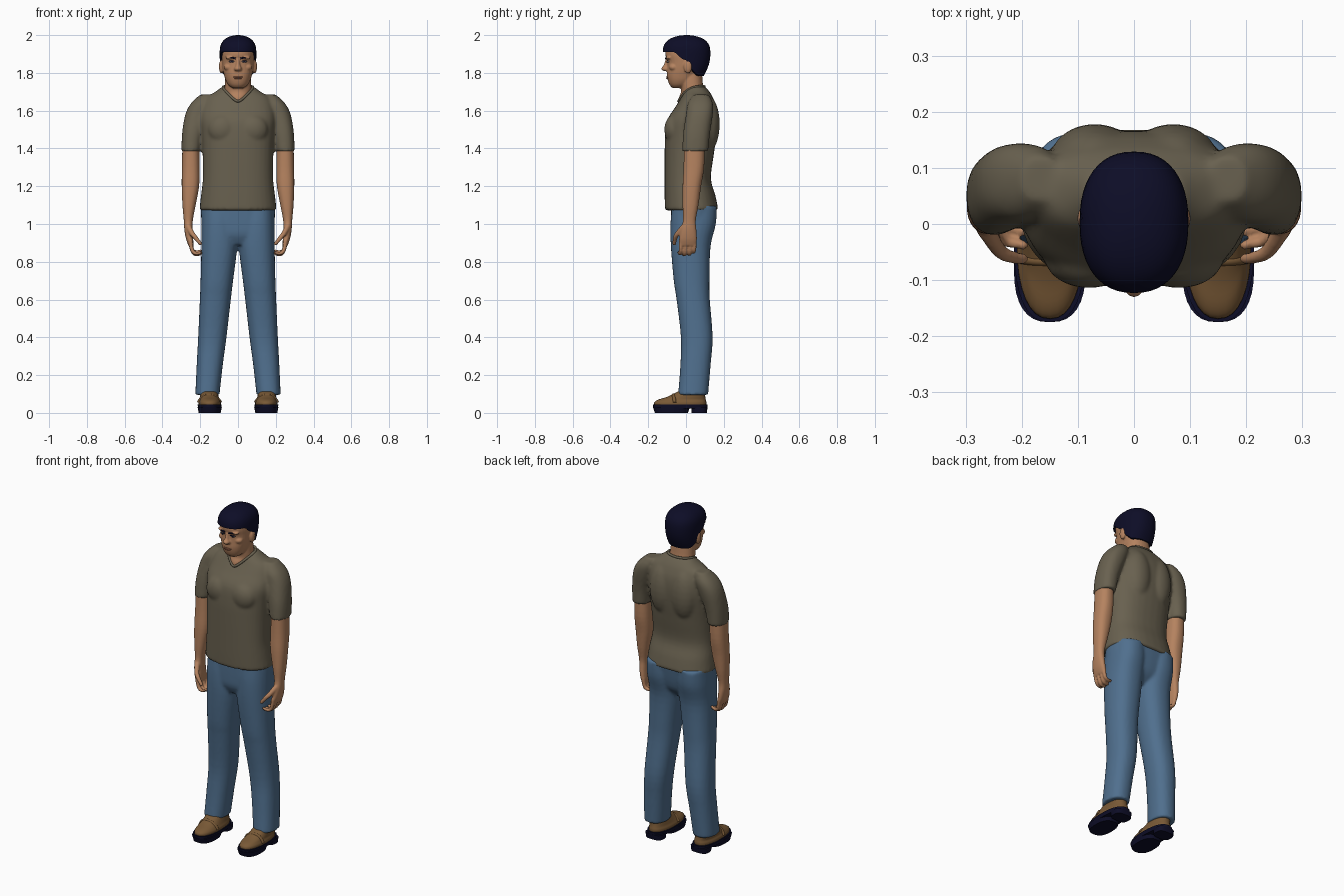
import bpy, bmesh, math
from mathutils import Matrix, Vector

cube = bpy.data.objects.get("Cube")
if cube:
    bpy.data.objects.remove(cube, do_unlink=True)


def material(name, r, g, b):
    mat = bpy.data.materials.new(name)
    mat.use_nodes = True
    mat.diffuse_color = (r, g, b, 1)
    shader = next(n for n in mat.node_tree.nodes if n.type == 'BSDF_PRINCIPLED')
    shader.inputs["Base Color"].default_value = (r, g, b, 1)
    shader.inputs["Roughness"].default_value = 0.8
    return mat


SKIN = material("skin", .46, .225, .115)
SHIRT = material("olive shirt", .14, .119, .079)
DENIM = material("blue denim", .08, .16, .27)
NAVY = material("navy black", .004, .004, .02)
LEATHER = material("brown leather", .19, .1, .037)
LIP = material("lip", .33, .13, .075)
WHITE = material("eye white", .6, .55, .5)


def spline(rows, steps):
    """Smooth Catmull-Rom interpolation through rows of numbers."""
    rows = [Vector(r) for r in rows]
    result = []
    for i in range(len(rows) - 1):
        b, c = rows[i], rows[i + 1]
        a = rows[max(i - 1, 0)]
        d = rows[min(i + 2, len(rows) - 1)]
        for k in range(steps):
            t = k / steps
            result.append(b + (c - a) * (t / 2) + (a * 2 - b * 5 + c * 4 - d) * (t * t / 2)
                          + (b * 3 - a - c * 3 + d) * (t ** 3 / 2))
    return result + [rows[-1]]


def power(value, n):
    return math.copysign(abs(value) ** (2 / n), value)


def skin_rows(bm, rows, cap_start=True):
    """Bridge rows of points with quads and close the ends."""
    rows = [[bm.verts.new(p) for p in row] for row in rows]
    count = len(rows[0])
    for low, high in zip(rows, rows[1:]):
        for j in range(count):
            k = (j + 1) % count
            bm.faces.new((low[j], low[k], high[k], high[j]))
    if cap_start:
        bm.faces.new(rows[0][::-1])
    bm.faces.new(rows[-1])


def loft(bm, rings, n=2.3, steps=4, side=1, sides=32):
    """Rings are (height, centre x, half width, front y, back y)."""
    rows = []
    for z, x, w, front, back in spline(rings, steps):
        mid, depth = (front + back) / 2, (back - front) / 2
        angles = [math.tau * j / sides for j in range(sides)]
        rows.append([(side * x + w * power(math.cos(a), n),
                      mid + depth * power(math.sin(a), n), z) for a in angles])
    skin_rows(bm, rows)


def ball(bm, centre, radii):
    place = Matrix.Translation(centre) @ Matrix.Diagonal((*radii, 1))
    bmesh.ops.create_uvsphere(bm, u_segments=20, v_segments=12, radius=1, matrix=place)


def tube(bm, points, radius, tip=1.0, cyclic=False):
    """Round tube along a smooth path, tapering towards its end."""
    curve = bpy.data.curves.new("path", 'CURVE')
    curve.dimensions = '3D'
    curve.bevel_depth = radius
    curve.bevel_resolution = 3
    curve.use_fill_caps = True
    line = curve.splines.new('NURBS')
    line.points.add(len(points) - 1)
    for i, (point, co) in enumerate(zip(line.points, points)):
        point.co = (*co, 1)
        point.radius = 1 + (tip - 1) * i / (len(points) - 1)
    line.order_u = 3
    line.use_endpoint_u = not cyclic
    line.use_cyclic_u = cyclic
    helper = bpy.data.objects.new("path", curve)
    bpy.context.collection.objects.link(helper)
    graph = bpy.context.evaluated_depsgraph_get()
    mesh = bpy.data.meshes.new_from_object(helper.evaluated_get(graph))
    bm.from_mesh(mesh)
    bpy.data.objects.remove(helper, do_unlink=True)
    bpy.data.meshes.remove(mesh)


def finish(name, bm, mat, voxel=0, smooth=3, mirror=False):
    """Turn geometry into an object, optionally fused into one skin and mirrored."""
    bmesh.ops.recalc_face_normals(bm, faces=bm.faces)
    mesh = bpy.data.meshes.new(name)
    bm.to_mesh(mesh)
    bm.free()
    mesh.materials.clear()
    mesh.materials.append(mat)
    for face in mesh.polygons:
        face.material_index = 0
    obj = bpy.data.objects.new(name, mesh)
    bpy.context.collection.objects.link(obj)
    bpy.ops.object.select_all(action='DESELECT')
    obj.select_set(True)
    bpy.context.view_layer.objects.active = obj
    bpy.ops.object.shade_smooth_by_angle(angle=math.radians(50))
    if voxel:
        fuse = obj.modifiers.new("fuse", 'REMESH')
        fuse.mode = 'VOXEL'
        fuse.voxel_size = voxel
        fuse.use_smooth_shade = True
        relax = obj.modifiers.new("relax", 'SMOOTH')
        relax.factor = 0.5
        relax.iterations = smooth
    if mirror:
        obj.modifiers.new("mirror", 'MIRROR')
    return obj


# Shirt: torso, sleeves, chest and shoulder blades
bm = bmesh.new()
loft(bm, [(1.072, 0, .205, -.112, .172), (1.15, 0, .196, -.113, .156), (1.24, 0, .186, -.113, .132),
          (1.36, 0, .187, -.113, .146), (1.46, 0, .192, -.111, .16), (1.55, 0, .2, -.099, .166),
          (1.62, 0, .19, -.056, .16), (1.67, 0, .168, -.025, .142), (1.7, 0, .12, -.01, .125),
          (1.727, 0, .085, .01, .102)], n=2.4)
for s in (1, -1):
    loft(bm, [(1.385, .249, .05, -.02, .117), (1.48, .24, .056, -.015, .127), (1.58, .215, .064, 0, .142),
              (1.64, .19, .058, .01, .142), (1.685, .165, .035, .04, .12)], side=s)
    ball(bm, (s * .07, .115, 1.53), (.08, .064, .15))
    ball(bm, (s * .08, -.06, 1.5), (.08, .055, .08))
finish("shirt", bm, SHIRT, voxel=.009, smooth=5)

# Neckline band
bm = bmesh.new()
half = [(.03, -.03, 1.667), (.062, -.006, 1.7), (.085, .04, 1.726), (.06, .09, 1.73)]
loop = [(0, -.043, 1.645)] + half + [(0, .1, 1.727)] + [(-x, y, z) for x, y, z in half[::-1]]
tube(bm, loop, .007, cyclic=True)
finish("shirt_collar", bm, SHIRT)

# Trousers: hips and two legs
bm = bmesh.new()
loft(bm, [(1.1, 0, .198, -.08, .16), (1.0, 0, .192, -.08, .145), (.94, 0, .17, -.075, .125),
          (.89, 0, .09, -.05, .08)], n=2.6)
for s in (1, -1):
    loft(bm, [(1.09, .1, .09, -.075, .163), (1.0, .1, .094, -.082, .158), (.88, .099, .095, -.08, .13),
              (.7, .112, .086, -.065, .124), (.6, .12, .082, -.05, .126), (.4, .136, .075, -.027, .141),
              (.25, .15, .069, -.03, .13), (.095, .162, .064, -.042, .117)], side=s)
finish("trousers", bm, DENIM, voxel=.009, smooth=3)

# Arm with palm, fingers and thumb
bm = bmesh.new()
loft(bm, [(1.43, .25, .044, -.01, .1), (1.3, .25, .047, -.013, .096), (1.2, .252, .046, -.018, .08),
          (1.1, .259, .035, -.018, .066), (1.02, .263, .024, -.016, .052), (.97, .262, .022, -.028, .055),
          (.92, .256, .019, -.036, .058), (.885, .249, .013, -.034, .054)])
for y, drop in ((-.027, .006), (-.002, 0), (.023, .003), (.045, .014)):
    tube(bm, [(.252, y, .915), (.248, y, .868), (.23, y - .004, .836 + drop),
              (.2, y - .01, .84 + drop), (.193, y - .012, .848 + drop)], .012, tip=.65)
tube(bm, [(.262, -.012, .985), (.245, -.045, .95), (.222, -.06, .925), (.195, -.062, .89)], .016, tip=.6)
finish("arms", bm, SKIN, voxel=.005, smooth=3, mirror=True)

# Head, neck, nose and ears
bm = bmesh.new()
loft(bm, [(1.719, 0, .028, -.07, -.02), (1.735, 0, .05, -.086, .02), (1.76, 0, .065, -.096, .05),
          (1.79, 0, .074, -.101, .07), (1.82, 0, .081, -.1, .09), (1.86, 0, .086, -.1, .105),
          (1.9, 0, .087, -.109, .112), (1.95, 0, .08, -.096, .105), (1.985, 0, .04, -.05, .06)])
loft(bm, [(1.635, 0, .008, -.04, .03), (1.67, 0, .046, -.037, .06), (1.7, 0, .07, -.026, .098),
          (1.735, 0, .07, -.03, .09), (1.8, 0, .066, -.04, .085)], n=2.2)
loft(bm, [(1.872, 0, .009, -.108, -.08), (1.842, 0, .012, -.118, -.08), (1.823, 0, .02, -.131, -.08),
          (1.811, 0, .017, -.122, -.08)], n=2)
for s in (1, -1):
    ball(bm, (s * .088, .01, 1.833), (.013, .022, .036))
    ball(bm, (s * .035, -.09, 1.88), (.032, .016, .009))
    ball(bm, (s * .048, -.065, 1.83), (.028, .025, .02))
finish("head", bm, SKIN, voxel=.0045, smooth=2)

# Hair cap with a hairline that dips behind the ears
hairline = [(-.2, 1.912), (-.06, 1.91), (-.03, 1.876), (0, 1.866), (.04, 1.81), (.085, 1.785), (.2, 1.78)]


def hair_row(t, shrink=1.0):
    row = []
    for j in range(48):
        a = math.tau * j / 48
        x, y = .097 * power(math.cos(a), 2.3), .126 * power(math.sin(a), 2.3)
        for (y0, z0), (y1, z1) in zip(hairline, hairline[1:]):
            if y0 <= y <= y1:
                base = z0 + (z1 - z0) * (y - y0) / (y1 - y0)
        z = base + (2 - base) * t
        crown = max(z - 1.9, 0) / .1
        nape = max(1.9 - z, 0) / .12
        size = math.sqrt(1 - crown ** 3) * shrink
        row.append((x * size * (1 - .1 * nape ** 2), .003 + y * size * (1 - .3 * nape ** 2), z))
    return row


bm = bmesh.new()
skin_rows(bm, [hair_row(0, .8)] + [hair_row(math.sin(i / 16 * 1.5)) for i in range(17)], cap_start=False)
finish("hair", bm, NAVY)

# Face details
bm = bmesh.new()
ball(bm, (0, -.098, 1.778), (.025, .008, .004))
ball(bm, (0, -.097, 1.771), (.02, .008, .004))
finish("lips", bm, LIP)

bm = bmesh.new()
ball(bm, (.034, -.094, 1.859), (.014, .007, .005))
finish("eyes", bm, WHITE, mirror=True)

bm = bmesh.new()
ball(bm, (.034, -.099, 1.859), (.006, .004, .005))
tube(bm, [(.018, -.1, 1.861), (.034, -.101, 1.866), (.05, -.094, 1.861)], .002)
finish("pupils", bm, NAVY, mirror=True)

bm = bmesh.new()
tube(bm, [(.013, -.106, 1.876), (.035, -.107, 1.883), (.06, -.092, 1.878)], .005, tip=.6)
finish("eyebrows", bm, NAVY, mirror=True)

# Shoes: uppers with a strap, then soles with separate heels
bm = bmesh.new()
loft(bm, [(.035, .15, .058, -.166, .106), (.055, .15, .059, -.168, .108), (.07, .15, .053, -.148, .105),
          (.085, .152, .05, -.1, .102), (.112, .155, .045, -.045, .1)])
tube(bm, [(.094, -.06, .055), (.11, -.066, .09), (.19, -.066, .098), (.208, -.06, .055)], .009)
finish("shoe_uppers", bm, LEATHER, mirror=True)

bm = bmesh.new()
loft(bm, [(.022, .15, .06, -.172, .113), (.044, .15, .064, -.175, .115)], n=2.5, steps=1)
loft(bm, [(0, .15, .058, -.165, .01), (.03, .15, .064, -.175, .02)], n=2.5, steps=1)
loft(bm, [(0, .15, .053, .03, .11), (.03, .15, .055, .027, .114)], n=3, steps=1)
finish("shoe_soles", bm, NAVY, mirror=True)
